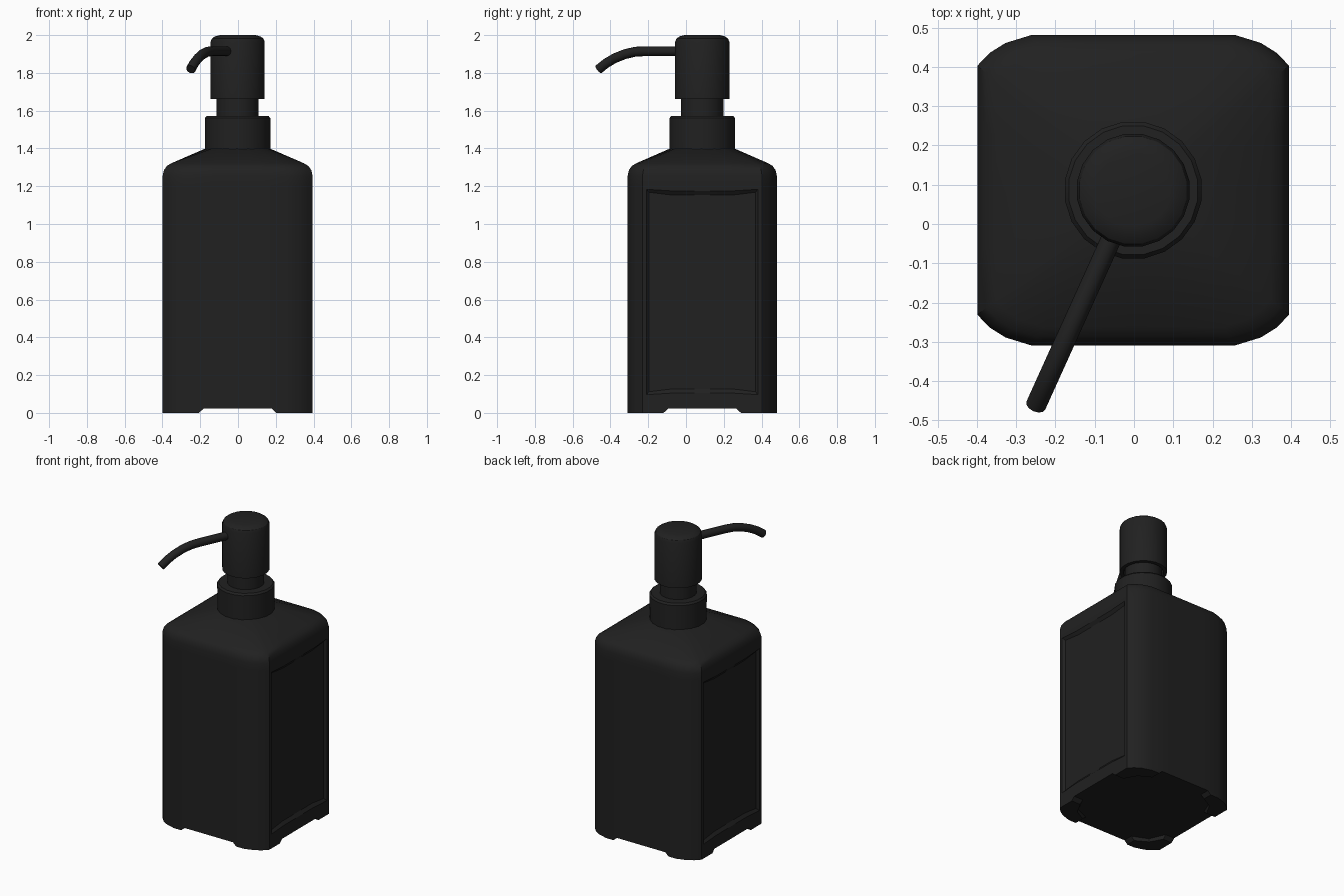
import bpy, bmesh, math
from mathutils import Vector

if "Cube" in bpy.data.objects:
    bpy.data.objects.remove(bpy.data.objects["Cube"])

CX, CY = -0.002, 0.086   # axis of the bottle

mat = bpy.data.materials.new("black_plastic")
mat.diffuse_color = (0.015, 0.015, 0.015, 1)
mat.use_nodes = True
mat.node_tree.nodes["Principled BSDF"].inputs["Base Color"].default_value = mat.diffuse_color


def finish(bm, name):
    bmesh.ops.recalc_face_normals(bm, faces=bm.faces)
    me = bpy.data.meshes.new(name)
    bm.to_mesh(me)
    bm.free()
    ob = bpy.data.objects.new(name, me)
    bpy.context.collection.objects.link(ob)
    me.materials.append(mat)
    bpy.ops.object.select_all(action='DESELECT')
    ob.select_set(True)
    bpy.context.view_layer.objects.active = ob
    bpy.ops.object.shade_smooth_by_angle(angle=math.radians(32))
    return ob


def loft(bm, rings, cap_start=True, cap_end=True):
    vs = [[bm.verts.new(p) for p in r] for r in rings]
    n = len(vs[0])
    for a, b in zip(vs, vs[1:]):
        for i in range(n):
            j = (i + 1) % n
            bm.faces.new((a[i], a[j], b[j], b[i]))
    if cap_start:
        bm.faces.new(vs[0][::-1])
    if cap_end:
        bm.faces.new(vs[-1])


def lathe(name, profile, sides=20):
    bm = bmesh.new()
    loft(bm, [[(CX + r * math.cos(2 * math.pi * (i + 0.5) / sides),
                CY + r * math.sin(2 * math.pi * (i + 0.5) / sides), z)
               for i in range(sides)] for r, z in profile])
    return finish(bm, name)


# rounded-square outline, one corner mirrored to four, sides subdivided
W, D = 0.397, 0.395
corner = [(W, 0.317), (0.365, 0.350), (0.325, 0.375), (0.26, D)]
outline = []
for sx, sy in ((1, 1), (-1, 1), (-1, -1), (1, -1)):
    pts = [(x * sx, y * sy) for x, y in corner]
    outline += pts if sx * sy > 0 else pts[::-1]
full = []
for i, p in enumerate(outline):
    q = outline[(i + 1) % len(outline)]
    steps = 4 if math.dist(p, q) > 0.3 else 1
    full += [(p[0] + (q[0] - p[0]) * k / steps, p[1] + (q[1] - p[1]) * k / steps)
             for k in range(steps)]


def ring(half, z):
    s = half / W
    return [(CX + x * s, CY + y * s, z) for x, y in full]


# bottle body with sloped shoulder and round mouth
mouth = [(CX + 0.165 * x / math.hypot(x, y), CY + 0.165 * y / math.hypot(x, y), 1.402)
         for x, y in full]
bm = bmesh.new()
loft(bm, [ring(W, 0.022), ring(W, 0.075), ring(W, 1.205), ring(W, 1.255),
          ring(0.390, 1.285), ring(0.375, 1.307), ring(0.35, 1.322), mouth])
# recessed panels on both x sides
bm.normal_update()
for s in (1, -1):
    panel = [f for f in bm.faces if f.normal.x * s > 0.99
             and 0.5 < f.calc_center_median().z < 0.8]
    bmesh.ops.inset_region(bm, faces=panel, thickness=0.03, depth=0)
    bmesh.ops.inset_region(bm, faces=panel, thickness=0.022, depth=-0.015)
finish(bm, "bottle_body")

# four corner feet with sloped ends
for n, (sx, sy) in enumerate(((1, 1), (-1, 1), (-1, -1), (1, -1))):
    def foot_ring(e, z):
        pts = [(W, e)] + corner + [(e, D), (e, 0.33), (0.285, 0.285), (0.33, e)]
        return [(CX + x * sx, CY + y * sy, z) for x, y in pts]
    bm = bmesh.new()
    loft(bm, [foot_ring(0.205, 0), foot_ring(0.18, 0.023)])
    finish(bm, f"foot_{n + 1}")

# pump parts
lathe("collar", [(0.175, 1.393), (0.176, 1.56), (0.166, 1.572)])
lathe("neck", [(0.113, 1.56), (0.113, 1.74)])
lathe("pump_head", [(0.122, 1.70), (0.122, 1.663), (0.145, 1.663), (0.145, 1.965),
                    (0.138, 1.982), (0.122, 1.993), (0.095, 2.0)])

# curved spout swept along its path
path = [(0.10, 1.915), (0.33, 1.915), (0.39, 1.912), (0.45, 1.899),
        (0.51, 1.877), (0.56, 1.850), (0.602, 1.819)]
out = Vector((-0.412, -0.911, 0)).normalized()
side = Vector((-out.y, out.x, 0))
up = Vector((0, 0, 1))
rings = []
for i, (s, z) in enumerate(path):
    a, b = path[max(i - 1, 0)], path[min(i + 1, len(path) - 1)]
    tangent = (out * (b[0] - a[0]) + up * (b[1] - a[1])).normalized()
    normal = side.cross(tangent)
    c = Vector((CX, CY, z)) + out * s
    rings.append([c + 0.026 * (side * math.cos(t) + normal * math.sin(t))
                  for t in (2 * math.pi * k / 12 for k in range(12))])
bm = bmesh.new()
loft(bm, rings)
finish(bm, "spout")
